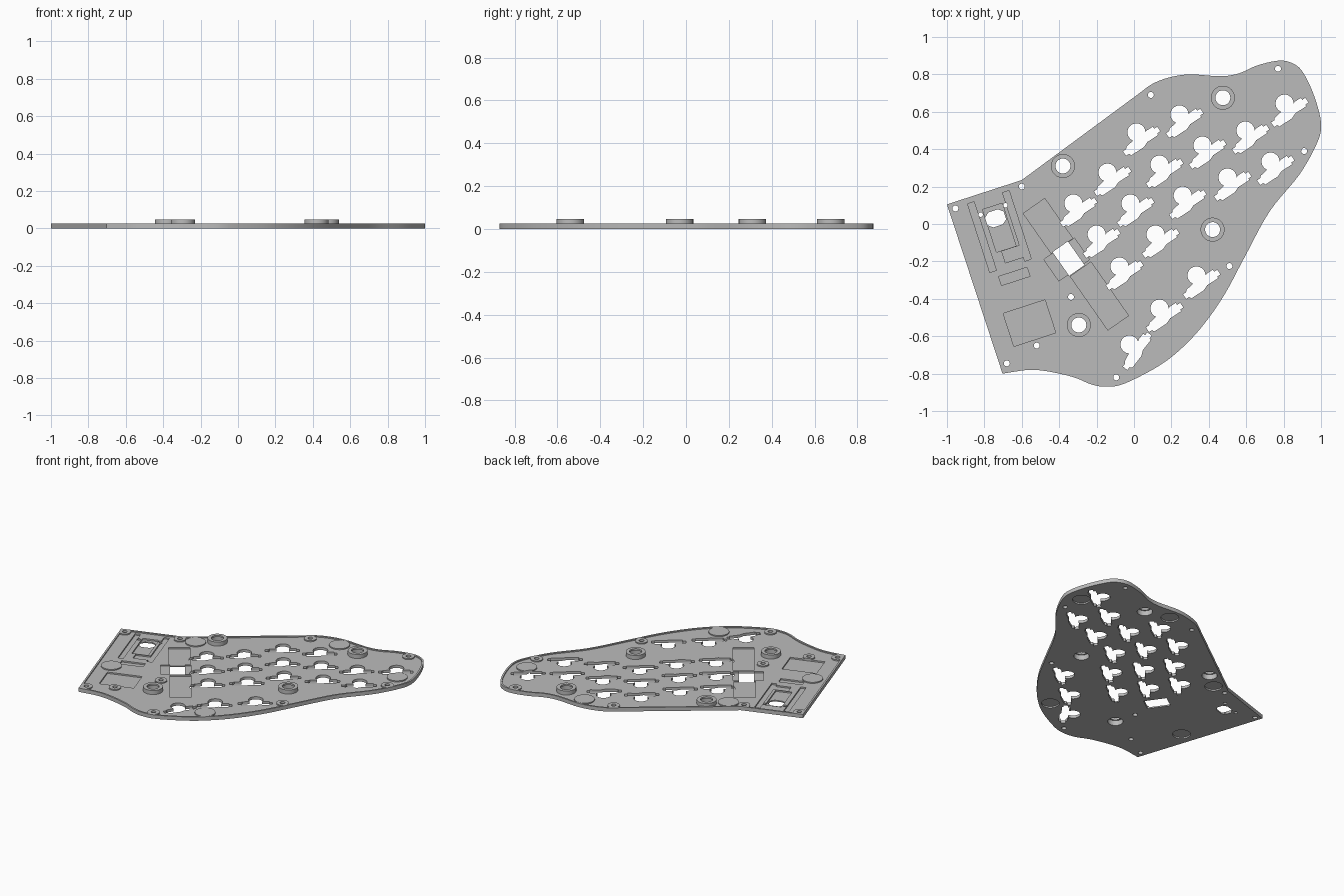
import bpy, bmesh, math
from mathutils import Vector, Matrix

cube = bpy.data.objects.get("Cube")
if cube:
    bpy.data.objects.remove(cube, do_unlink=True)

TOP, DECK, FLOOR, RING_TOP = 0.027, 0.019, 0.009, 0.048

grey = bpy.data.materials.new("light grey")
grey.use_nodes = True
grey.diffuse_color = (0.5, 0.5, 0.5, 1)
grey.node_tree.nodes["Principled BSDF"].inputs["Base Color"].default_value = (0.5, 0.5, 0.5, 1)


def circle(c, r, n=32):
    return [(c[0] + r * math.cos(math.tau * i / n), c[1] + r * math.sin(math.tau * i / n)) for i in range(n)]


def placed(points, c, angle):
    turn = Matrix.Rotation(math.radians(angle), 2)
    return [tuple(turn @ Vector(p) + Vector(c)) for p in points]


def rect(c, w, h, angle):
    return placed([(-w / 2, -h / 2), (w / 2, -h / 2), (w / 2, h / 2), (-w / 2, h / 2)], c, angle)


def prisms(name, shapes, z0, z1):
    """One object holding an upright prism for each outline."""
    bm = bmesh.new()
    for pts in shapes:
        low = [bm.verts.new((x, y, z0)) for x, y in pts]
        high = [bm.verts.new((x, y, z1)) for x, y in pts]
        bm.faces.new(low[::-1])
        bm.faces.new(high)
        for i in range(len(pts)):
            j = (i + 1) % len(pts)
            bm.faces.new((low[i], low[j], high[j], high[i]))
    bmesh.ops.recalc_face_normals(bm, faces=bm.faces)
    mesh = bpy.data.meshes.new(name)
    bm.to_mesh(mesh)
    bm.free()
    ob = bpy.data.objects.new(name, mesh)
    bpy.context.collection.objects.link(ob)
    return ob


def cut(target, cutter):
    """Subtract the cutter, keep the result as plain mesh, drop the cutter."""
    cutter.hide_render = True
    mod = target.modifiers.new("cut", "BOOLEAN")
    mod.operation, mod.solver, mod.use_self, mod.object = "DIFFERENCE", "EXACT", True, cutter
    bpy.context.view_layer.update()
    mesh = bpy.data.meshes.new_from_object(target.evaluated_get(bpy.context.evaluated_depsgraph_get()))
    target.modifiers.clear()
    target.data = mesh
    bpy.data.objects.remove(cutter, do_unlink=True)


def smooth_path(points, steps=5):
    """Catmull-Rom curve through the points."""
    p = [Vector(q) for q in points]
    p = [2 * p[0] - p[1]] + p + [2 * p[-1] - p[-2]]
    out = []
    for a, b, c, d in zip(p, p[1:], p[2:], p[3:]):
        for k in range(steps):
            t = k / steps
            out.append(tuple(0.5 * (2 * b + (c - a) * t + (2 * a - 5 * b + 4 * c - d) * t * t
                                    + (3 * b - a - 3 * c + d) * t ** 3)))
    return out + [tuple(p[-2])]


def inset(points, dist):
    """Mitred offset towards the inside of an anticlockwise outline."""
    out = []
    n = len(points)
    for i in range(n):
        a, b, c = (Vector(points[(i + k) % n]) for k in (-1, 0, 1))
        n1, n2 = ((v := (q - p).normalized()).orthogonal() for p, q in ((a, b), (b, c)))
        m = (n1 + n2) / (1 + n1.dot(n2))
        out.append(tuple(b + m * dist))
    return out


# Plate outline: straight upper-left sides, curved everywhere else
curved = [(.03, .70), (.1, .75), (.19, .784), (.3, .8), (.46, .79), (.56, .805), (.66, .848), (.78, .874),
          (.86, .853), (.91, .8), (.965, .68), (1, .54), (.98, .436), (.885, .265), (.725, .067),
          (.59, -.18), (.484, -.377), (.377, -.532), (.265, -.655), (.136, -.757), (-.05, -.853),
          (-.147, -.87), (-.227, -.858), (-.32, -.82), (-.45, -.79), (-.56, -.78), (-.703, -.8)]
outline = ([(-1, .105), (-.6, .235)] + smooth_path(curved))[::-1]

screws = [(-.955, .083), (-.6, .2), (.09, .69), (.77, .83), (.91, .39), (.51, -.225), (-.095, -.82),
          (-.68, -.745), (-.52, -.65), (-.337, -.39)]
feet = [(.3, .72), (.89, .53), (.18, -.63), (-.73, -.39), (-.49, .22)]
rings = [(-.38, .31), (.475, .675), (.42, -.03), (-.295, -.54)]

# Plate with a shallow recess that leaves a rim, screw bosses and foot pads
plate = prisms("plate", [outline], 0, TOP)
recess = prisms("recess_cutter", [inset(outline, .012)], DECK, TOP + .05)
cut(recess, prisms("boss_cutter", [circle(c, .04) for c in screws], 0, .2))
cut(recess, prisms("pad_cutter", [circle(c, .067) for c in feet], 0, .2))
cut(plate, recess)

# Component pockets, tilted with the left edge or with the key grid
EDGE, GRID = 18, 35
pockets = [rect((-.813, -.07), .037, .385, EDGE), rect((-.626, -.01), .037, .385, EDGE),
           rect((-.72, -.02), .11, .24, EDGE), rect((-.645, -.16), .11, .065, EDGE),
           rect((-.64, -.28), .16, .05, EDGE), rect((-.559, -.53), .235, .185, EDGE),
           rect((-.46, -.01), .14, .26, GRID), rect((-.36, -.19), .2, .14, GRID),
           rect((-.185, -.385), .135, .35, GRID)]
for shape in pockets:
    cut(plate, prisms("pocket_cutter", [shape], FLOOR, .1))

# Foot pockets underneath
cut(plate, prisms("foot_cutter", [circle(c, .058) for c in feet], -.1, .01))

# Key openings: a round lobe above a stepped slot
lobe = [(.048 * math.cos(math.radians(a)), .048 * math.sin(math.radians(a))) for a in range(-35, 216, 10)]
slot = [(-.085, -.035), (-.095, -.045), (-.115, -.045), (-.115, -.075), (-.095, -.075), (-.09, -.088),
        (-.01, -.088), (.02, -.075), (.09, -.075), (.09, -.065), (.11, -.065), (.11, -.035),
        (.09, -.035), (.09, -.022), (.05, -.022)]
key = lobe + slot
keys = [(.013, .49), (.243, .586), (.805, .644), (.596, .5), (.366, .42), (.136, .318), (-.142, .275),
        (.73, .334), (.5, .249), (.26, .152), (-.019, .11), (-.324, .11), (-.2, -.056), (.115, -.056),
        (-.078, -.227), (.334, -.275), (.136, -.452)]
openings = [placed(key, c, 33) for c in keys] + [placed(key, (-.024, -.644), 52)]

# Through holes: keys, two windows, screws, small pegs and ring bores
window = rect((-.74, .03), .105, .085, EDGE)
chamfered = []
for i, p in enumerate(window):
    p, a, b = Vector(p), Vector(window[i - 1]), Vector(window[(i + 1) % 4])
    chamfered += [tuple(p.lerp(a, .25)), tuple(p.lerp(b, .25))]
openings += [chamfered, rect((-.35, -.185), .1, .155, GRID)]
openings += [circle(c, .016, 20) for c in screws]
openings += [circle(c, .012, 16) for c in ((-.82, .05), (-.687, .1))]
openings += [circle(c, .05) for c in rings]
cut(plate, prisms("opening_cutter", openings, -.1, .2))

# Raised rings: a wide bore below and a narrower lip on top
ring_obs = []
for i, c in enumerate(rings):
    ring = prisms(f"raised_ring_{i + 1}", [circle(c, .064, 48)], DECK, RING_TOP)
    cut(ring, prisms("bore_cutter", [circle(c, .05)], 0, RING_TOP - .012))
    cut(ring, prisms("lip_cutter", [circle(c, .04)], 0, .2))
    ring_obs.append(ring)

for ob in [plate] + ring_obs:
    ob.data.materials.clear()
    ob.data.materials.append(grey)
    bpy.ops.object.select_all(action="DESELECT")
    ob.select_set(True)
    bpy.context.view_layer.objects.active = ob
    bpy.ops.object.shade_smooth_by_angle(angle=math.radians(30))
